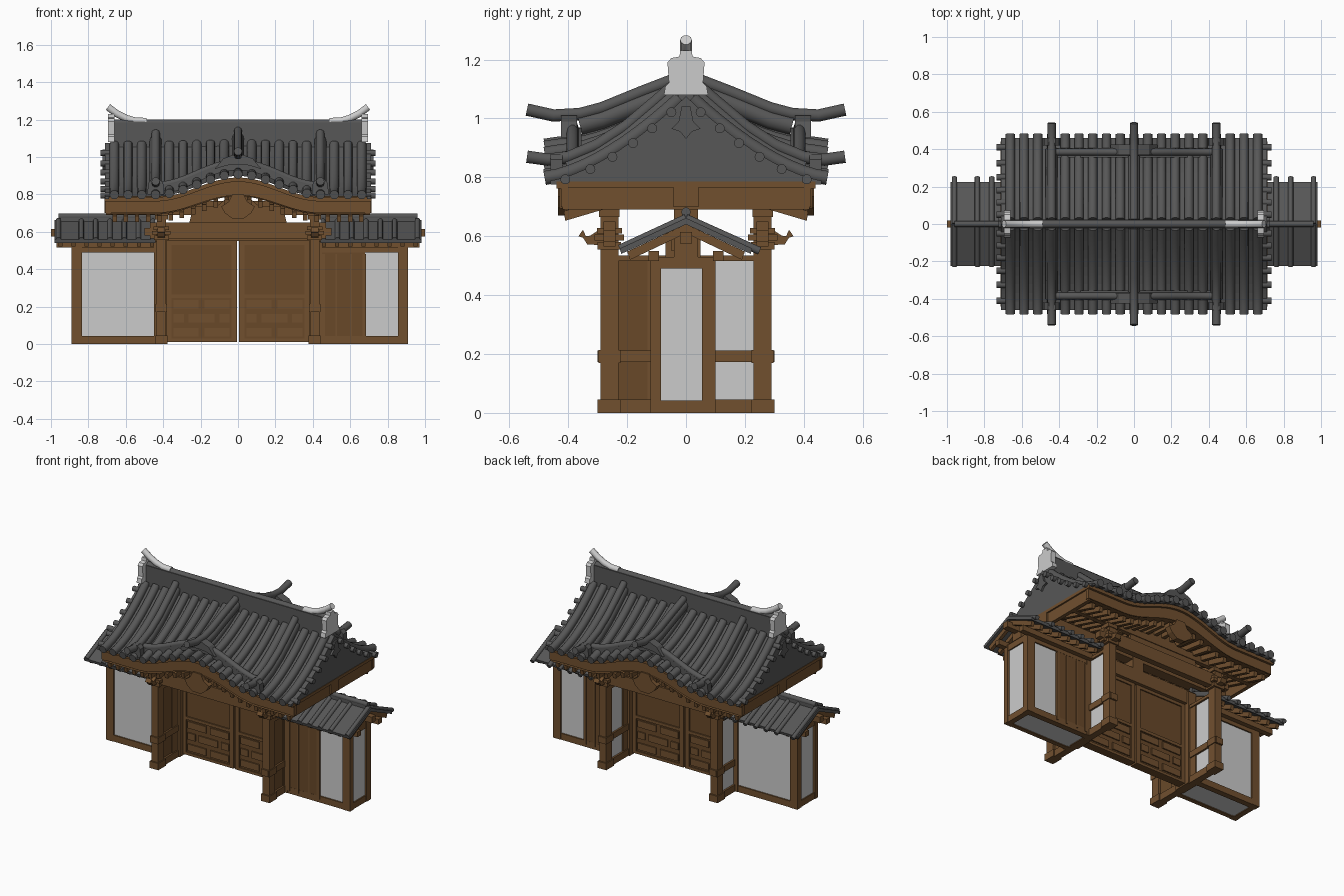
import bpy, math

if "Cube" in bpy.data.objects:
    bpy.data.objects.remove(bpy.data.objects["Cube"])

def material(name, col):
    m = bpy.data.materials.new(name)
    m.diffuse_color = (*col, 1)
    m.use_nodes = True
    m.node_tree.nodes["Principled BSDF"].inputs["Base Color"].default_value = m.diffuse_color
    return m

WOOD = material("brown_wood", (0.165, 0.08, 0.028))
PANEL = material("brown_panel", (0.14, 0.066, 0.022))
TILE = material("dark_tile", (0.095, 0.095, 0.095))
SIDES = (-1, 1)

def finish(name, me, mat):
    ob = bpy.data.objects.new(name, me)
    bpy.context.collection.objects.link(ob)
    if mat:
        me.materials.clear()
        me.materials.append(mat)
    return ob

def prism(name, pts, axis, a, b, mat=None):
    """Extrude a 2D profile: axis x takes (y, z) points, axis y takes (x, z)."""
    n = len(pts)
    put = (lambda p, t: (t, p[0], p[1])) if axis == 'x' else (lambda p, t: (p[0], t, p[1]))
    me = bpy.data.meshes.new(name)
    faces = [tuple(range(n))[::-1], tuple(range(n, 2 * n))]
    faces += [(i, (i + 1) % n, n + (i + 1) % n, n + i) for i in range(n)]
    me.from_pydata([put(p, t) for t in (a, b) for p in pts], [], faces)
    import bmesh
    bm = bmesh.new(); bm.from_mesh(me)
    bmesh.ops.recalc_face_normals(bm, faces=bm.faces)
    bm.to_mesh(me); bm.free()
    return finish(name, me, mat)

def box(name, x0, x1, y0, y1, z0, z1, mat=WOOD):
    return prism(name, [(y0, z0), (y1, z0), (y1, z1), (y0, z1)], 'x', min(x0, x1), max(x0, x1), mat)

def tubes(name, paths, r, mat=TILE):
    cu = bpy.data.curves.new(name, 'CURVE')
    cu.dimensions, cu.bevel_depth, cu.bevel_resolution, cu.use_fill_caps = '3D', r, 3, True
    for p in paths:
        sp = cu.splines.new('POLY')
        sp.points.add(len(p) - 1)
        for q, c in zip(sp.points, p):
            q.co = (*c, 1)
    tmp = bpy.data.objects.new("tmp", cu)
    bpy.context.collection.objects.link(tmp)
    me = bpy.data.meshes.new_from_object(tmp.evaluated_get(bpy.context.evaluated_depsgraph_get()))
    bpy.data.objects.remove(tmp)
    ob = finish(name, me, mat)
    bpy.ops.object.select_all(action='DESELECT')
    ob.select_set(True)
    bpy.context.view_layer.objects.active = ob
    bpy.ops.object.shade_smooth_by_angle(angle=math.radians(50))
    return ob

def sheet(name, f, hx, hy, mat, nx=40, ny=20):
    vs = [(x, y, f(x, y)) for j in range(ny + 1) for i in range(nx + 1)
          for x, y in [(hx * (2 * i / nx - 1), hy * (2 * j / ny - 1))]]
    fs = [(a, a + 1, a + nx + 2, a + nx + 1) for j in range(ny) for i in range(nx) for a in [j * (nx + 1) + i]]
    me = bpy.data.meshes.new(name)
    me.from_pydata(vs, [], fs)
    return finish(name, me, mat)

def bell(x):            # bow of the curved eave
    return 0.5 * (1 + math.cos(math.pi * x / 0.44)) if abs(x) < 0.44 else 0

def roof_z(x, y):
    t = max(0, 1 - abs(y) / 0.49)
    return 0.785 + 0.29 * t ** 1.6 + 0.11 * bell(x) * min(1, abs(y) / 0.44)

def soffit_z(x, y):
    return 0.80 - 0.25 * abs(y) + 0.1 * bell(x) * abs(y) / 0.44

# main roof: tiled surface, gables, boarded soffit
sheet("roof_surface", roof_z, 0.71, 0.46, TILE)
sheet("soffit", soffit_z, 0.70, 0.43, WOOD)
ys = [0.46 * (i / 12 - 1) for i in range(25)]
gable = [(y, roof_z(0.7, y)) for y in ys]
for s in SIDES:
    prism("gable_panel", gable + [(0.46, 0.775), (-0.46, 0.775)], 'x', s * 0.69, s * 0.712, TILE)
    prism("gable_pendant", [(-.015, 1.04), (.015, 1.04), (.025, .99), (.05, .965), (.02, .955), (0, .93),
                            (-.02, .955), (-.05, .965), (-.025, .99)], 'x', s * 0.71, s * 0.725, TILE)
    box("gable_beam", s * 0.68, s * 0.705, -0.42, 0.42, 0.69, 0.77)
    box("gable_beam_cap", s * 0.68, s * 0.715, -0.44, 0.44, 0.765, 0.785)
    box("ridge_beam_end", s * 0.70, s * 0.715, -0.042, 0.042, 0.70, 0.765)

# round tile rows and gable tile ends
rows = [k * 0.0735 for k in range(-9, 10)]
tubes("round_tiles", [[(x, s * y, roof_z(x, y) + 0.012) for y in [0.02 + 0.046 * i for i in range(11)]]
                      for x in rows for s in SIDES], 0.025)
tubes("gable_tile_ends", [[(s * 0.66, t * y, roof_z(0.7, y) - 0.008), (s * 0.735, t * y, roof_z(0.7, y) - 0.008)]
                          for s in SIDES for t in SIDES for y in (.05, .115, .18, .25, .325, .41)], 0.017)

# heavy descending ridges with upturned ends
mid = [(.02, 1.14), (.15, 1.09), (.285, 1.035), (.36, 1.015), (.45, 1.01), (.54, 1.03)]
side = [(.02, 1.13), (.1, 1.06), (.2, .975), (.3, .91), (.4, .868), (.47, .86), (.54, .87)]
tubes("descending_ridges", [[(x, s * y, z) for y, z in p] for s in SIDES
                            for x, p in ((0, mid), (-.44, side), (.44, side))], 0.022)
tubes("descending_ridge_base", [[(x, s * y, z - 0.04) for y, z in p[:-2]] for s in SIDES
                                for x, p in ((0, mid), (-.44, side), (.44, side))], 0.032)

# main ridge and its pale end ornaments
box("main_ridge", -0.66, 0.66, -0.025, 0.025, 1.04, 1.185, TILE)
tubes("main_ridge_cap", [[(-0.66, 0, 1.18), (0.66, 0, 1.18)]], 0.022)
half = [(.075, 1.08), (.07, 1.11), (.058, 1.12), (.063, 1.19), (.05, 1.205), (.022, 1.21), (.02, 1.23)]
for s in SIDES:
    prism("ridge_end_ornament", half + [(-y, z) for y, z in half[::-1]], 'x', s * 0.66, s * 0.695)
    tubes("ridge_end_horn", [[(s * x, 0, z) for x, z in
          ((.49, 1.19), (.55, 1.192), (.6, 1.207), (.65, 1.233), (.695, 1.267))]], 0.02, None)

# curved eaves on both long sides
xs = sorted([s * 0.44 * i / 12 for i in range(1, 13) for s in SIDES] + [0])
eave = [-0.71] + xs + [0.71]
for s in SIDES:
    prism("eave_board", [(x, 0.70 + 0.095 * bell(x)) for x in eave] +
          [(x, 0.765 + 0.105 * bell(x)) for x in eave[::-1]], 'y', s * 0.40, s * 0.425, WOOD)
    prism("eave_lip", [(x, 0.762 + 0.105 * bell(x)) for x in eave] +
          [(x, 0.785 + 0.105 * bell(x)) for x in eave[::-1]], 'y', s * 0.40, s * 0.44, WOOD)
    prism("bowed_ridge", [(x, 0.80 + 0.13 * bell(x)) for x in xs] +
          [(x, 0.845 + 0.125 * bell(x)) for x in xs[::-1]], 'y', s * 0.355, s * 0.405, TILE)
    tubes("bowed_ridge_cap", [[(x, s * 0.385, 0.848 + 0.122 * bell(x)) for x in xs]], 0.02)
    prism("eave_crest", [(-.125, .935), (-.1, .965), (-.08, .99), (-.03, 1.01), (.03, 1.01), (.08, .99), (.1, .965),
                         (.125, .935), (.06, .955), (0, .96), (-.06, .955)], 'y', s * 0.37, s * 0.425, TILE)
    for t in SIDES:
        prism("corner_crest", [(t * x, z) for x, z in ((.395, .8), (.485, .8), (.48, .86), (.46, .88),
                               (.42, .88), (.4, .86))], 'y', s * 0.42, s * 0.46, TILE)
    # hanging carving and frog-leg strut
    prism("hanging_carving", [(-.03, .80), (.03, .80), (.05, .76), (.09, .735), (.07, .70), (.03, .67), (-.03, .67),
                              (-.07, .70), (-.09, .735), (-.05, .76)], 'y', s * 0.395, s * 0.435, WOOD)
    prism("frog_leg_strut", [(-.26, .65), (.26, .65), (.25, .69), (.12, .73), (.05, .79), (-.05, .79),
                             (-.12, .73), (-.25, .69)], 'y', s * 0.25, s * 0.27, WOOD)
    box("front_beam", -0.47, 0.47, s * 0.24, s * 0.28, 0.565, 0.65)
    box("eave_purlin", -0.69, 0.69, s * 0.245, s * 0.275, 0.69, 0.735)
    for k in range(-11, 12):
        x = k * 0.06
        b = soffit_z(x, 0.41)
        prism("rafter", [(s * 0.03, .765), (s * 0.41, b - .045), (s * 0.415, b - .012), (s * 0.03, .795)],
              'x', x - 0.012, x + 0.012, WOOD)

# gate posts, side screens and brackets
for s in SIDES:
    box("main_post", s * 0.38, s * 0.44, -0.07, 0.05, 0, 0.63)
    box("screen_panel_front", s * 0.40, s * 0.42, -0.24, -0.06, 0.03, 0.525, PANEL)
    box("screen_panel_back", s * 0.40, s * 0.42, 0.04, 0.24, 0.03, 0.525, None)
    for z0, z1 in ((0, .045), (.172, .212), (.515, .535)):
        e = 0.30 if z0 == .172 else 0.25
        box("screen_rail", s * 0.388, s * 0.432, -e, e, z0, z1)
    box("screen_stile", s * 0.395, s * 0.425, -0.13, -0.06, 0, 0.53)
    box("screen_stile", s * 0.395, s * 0.425, 0.04, 0.10, 0, 0.53)
    for t in SIDES:
        c = t * 0.26
        box("pillar", s * 0.385, s * 0.435, c - 0.03, c + 0.03, 0, 0.69)
        box("pillar_foot", s * 0.378, s * 0.442, c - 0.04, c + 0.04, 0, 0.045)
        box("pillar_band", s * 0.38, s * 0.44, c - 0.038, c + 0.038, 0.17, 0.213)
        for d, z0, z1 in ((.04, .555, .58), (.05, .585, .605), (.042, .61, .628), (.035, .665, .69)):
            box("capital", s * (0.41 - d), s * (0.41 + d), c - d, c + d, z0, z1)
        prism("nose_bracket", [(t * y, z) for y, z in ((.29, .57), (.335, .572), (.35, .595), (.365, .60), (.35, .622),
              (.34, .60), (.325, .602), (.29, .625))], 'x', s * 0.39, s * 0.43, WOOD)
        box("side_bracket", s * 0.43, s * 0.50, c - 0.02, c + 0.02, 0.58, 0.62)
box("lintel", -0.46, 0.46, -0.05, 0.04, 0.55, 0.64)
box("king_post", -0.04, 0.04, -0.04, 0.04, 0.63, 0.79)
box("ridge_purlin", -0.70, 0.70, -0.035, 0.035, 0.70, 0.765)

# double doors, panelled on both faces
for s in SIDES:
    box("door_leaf", s * 0.006, s * 0.385, -0.03, 0.01, 0.01, 0.555, PANEL)
    for fy in (-0.038, 0.008):
        def slab(name, a, b, z0, z1):
            box(name, s * a, s * b, fy, fy + 0.01, z0, z1)
        for a, b in ((.006, .035), (.355, .385)):
            slab("door_stile", a, b, 0.01, 0.555)
        for z0, z1 in ((.01, .028), (.245, .265), (.53, .555)):
            slab("door_rail", .03, .36, z0, z1)
        for z, cuts in ((.04, ((.045, .18), (.21, .345))), (.115, ((.045, .1), (.125, .265), (.29, .345))),
                        (.19, ((.045, .18), (.21, .345)))):
            for a, b in cuts:
                slab("door_panel", a, b, z, z + 0.045)

# side wings
for s in SIDES:
    xo = 0.91 if s > 0 else 0.89
    box("wing_wall", s * 0.43, s * (xo - .012), -0.108, 0.088, 0.005, 0.52, None)
    for y0, y1 in ((-.12, -.085), (.055, .10)):
        box("wing_corner_post", s * (xo - .055), s * xo, y0, y1, 0, 0.53)
        box("wing_inner_post", s * 0.40, s * 0.45, y0, y1, 0, 0.53)
        box("wing_sill", s * 0.43, s * (xo - .004), y0 + .003, y1 - .003, 0, 0.042)
        box("wing_top_rail", s * 0.43, s * (xo - .004), y0 + .003, y1 - .003, 0.49, 0.53)
    for z0, z1 in ((0, .042), (.49, .53)):
        box("wing_end_rail", s * (xo - .04), s * (xo - .004), -0.1, 0.08, z0, z1)
    if s > 0:
        for y0, y1 in ((-.116, -.1), (.08, .096)):
            box("wing_door", 0.45, 0.68, y0, y1, 0.04, 0.49, PANEL)
            for a, b in ((.45, .465), (.52, .53), (.6, .61), (.665, .685)):
                box("wing_door_batten", a, b, y0 - .005, y1 + .005, 0.02, 0.48)
    # wing roof
    for y in (-.11, .11):
        box("wing_purlin", s * 0.43, s * 0.97, y - .018, y + .018, 0.515, 0.55)
    box("wing_ridge_purlin", s * 0.43, s * 1.0, -0.02, 0.02, 0.575, 0.615)
    box("wing_king_post", s * (xo - .04), s * xo, -0.04, 0.04, 0.53, 0.61)
    prism("wing_roof_slab", [(-.22, .54), (0, .64), (.22, .54), (.225, .558), (0, .662), (-.225, .558)],
          'x', s * 0.44, s * 0.98, TILE)
    for i in range(8):
        x = s * (0.46 + 0.07 * i)
        prism("wing_rafter", [(-.19, .52), (0, .61), (.19, .52), (.2, .548), (0, .64), (-.2, .548)],
              'x', x - .011, x + .011, WOOD)
    wx = [s * (0.455 + 0.0765 * i) for i in range(7)] 
    tubes("wing_round_tiles", [[(min(.965, max(-.965, x)), 0, .662), (min(.965, max(-.965, x)), y, z)]
                               for x in wx[:-1] + [s * .96] for y, z in ((-.225, .558), (.25, .55))], 0.014)
    box("wing_ridge", s * 0.44, s * 0.95, -0.014, 0.014, 0.64, 0.682, TILE)
    tubes("wing_ridge_cap", [[(s * 0.44, 0, .682), (s * 0.96, 0, .682)]], 0.016)
